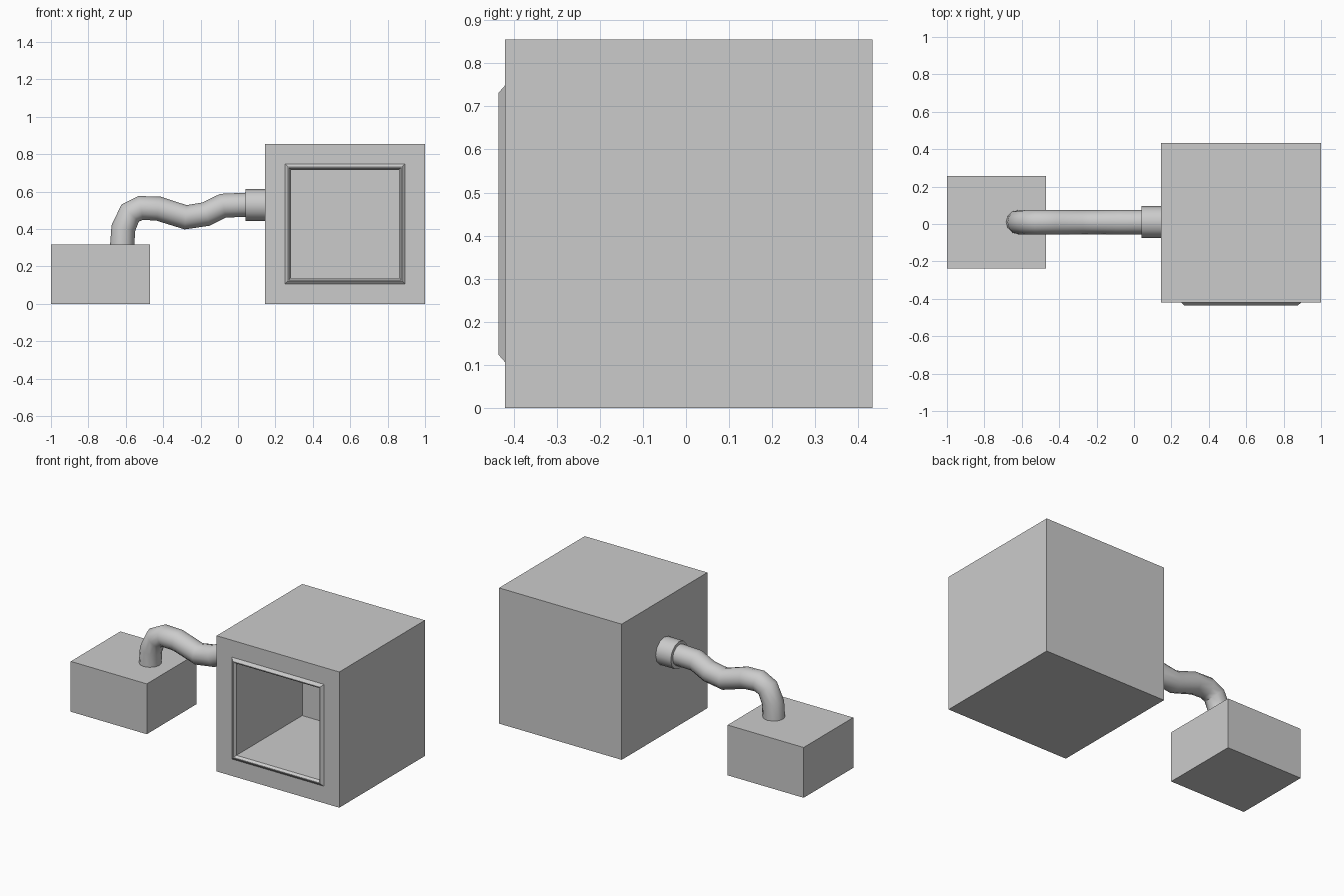
import bpy, bmesh, math

if "Cube" in bpy.data.objects:
    bpy.data.objects.remove(bpy.data.objects["Cube"])

CX, CZ = 0.5725, 0.4275   # centre of the hollow housing


def square_loft(name, rings, cap_start=False, cap_end=False):
    """Loft square rings given as (half_size, y) around CX, CZ."""
    bm = bmesh.new()
    loops = [[bm.verts.new((CX + sx * h, y, CZ + sz * h))
              for sx, sz in ((-1, -1), (1, -1), (1, 1), (-1, 1))]
             for h, y in rings]
    for a, b in zip(loops, loops[1:]):
        for i in range(4):
            j = (i + 1) % 4
            bm.faces.new((a[i], a[j], b[j], b[i]))
    if cap_start:
        bm.faces.new(loops[0][::-1])
    if cap_end:
        bm.faces.new(loops[-1])
    bmesh.ops.recalc_face_normals(bm, faces=bm.faces)
    me = bpy.data.meshes.new(name)
    bm.to_mesh(me)
    bm.free()
    ob = bpy.data.objects.new(name, me)
    bpy.context.collection.objects.link(ob)
    return ob


# Hollow housing, open at the front
square_loft("housing", [(0.4275, 0.433), (0.4275, -0.42),
                        (0.289, -0.42), (0.289, 0.235)], True, True)

# Raised bevelled rim around the opening
square_loft("opening_rim", [(0.321, -0.42), (0.304, -0.435),
                            (0.300, -0.435), (0.289, -0.42),
                            (0.321, -0.42)])

# Small base block
bpy.ops.mesh.primitive_cube_add(size=1, location=(-0.735, 0.01, 0.1585))
block = bpy.context.object
block.name = "base_block"
block.scale = (0.53, 0.494, 0.317)

# Pipe collar on the housing side
bpy.ops.mesh.primitive_cylinder_add(vertices=12, radius=0.085, depth=0.11,
                                    location=(0.095, 0.01, 0.528),
                                    rotation=(0, math.pi / 2, 0))
collar = bpy.context.object
collar.name = "pipe_collar"
bpy.ops.object.shade_smooth_by_angle(angle=math.radians(40))

# Wavy pipe swept along a path
path = [(-0.62, 0.30), (-0.613, 0.405), (-0.577, 0.485), (-0.52, 0.513),
        (-0.425, 0.509), (-0.28, 0.463), (-0.17, 0.48), (-0.08, 0.525),
        (0.06, 0.53)]
cu = bpy.data.curves.new("pipe", 'CURVE')
cu.dimensions = '3D'
cu.bevel_depth = 0.065
cu.bevel_resolution = 4
sp = cu.splines.new('POLY')
sp.points.add(len(path) - 1)
for p, (x, z) in zip(sp.points, path):
    p.co = (x, 0.01, z, 1)
pipe = bpy.data.objects.new("pipe", cu)
bpy.context.collection.objects.link(pipe)
bpy.ops.object.select_all(action='DESELECT')
pipe.select_set(True)
bpy.context.view_layer.objects.active = pipe
bpy.ops.object.convert(target='MESH')
bpy.ops.object.shade_smooth_by_angle(angle=math.radians(40))
